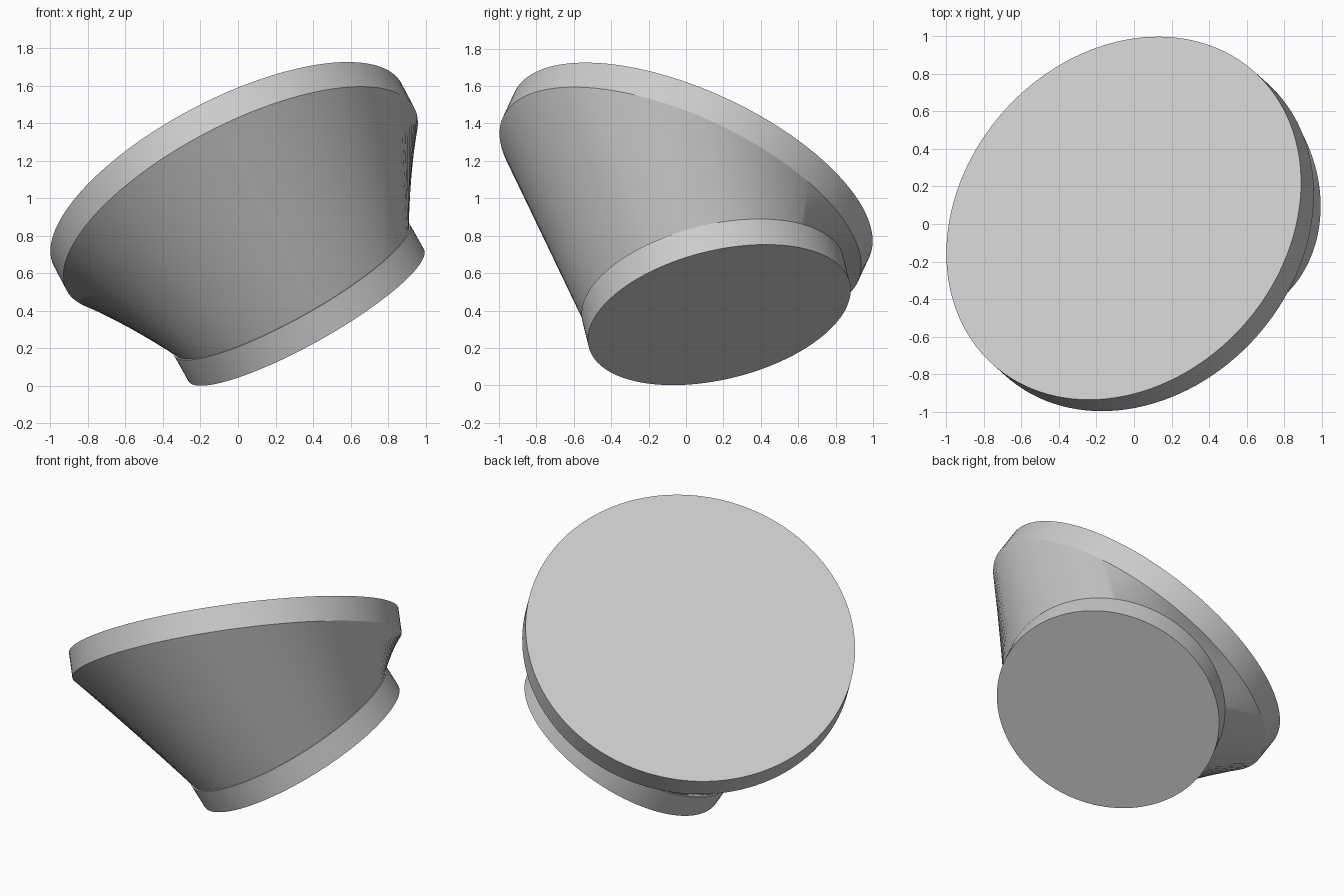
import bpy
import bmesh
from math import cos, sin, tau, radians
from mathutils import Vector

SEGMENTS = 128
THICKNESS = 0.16

cube = bpy.data.objects.get("Cube")
if cube:
    bpy.data.objects.remove(cube, do_unlink=True)

# Single grey finish
grey = bpy.data.materials.new("plain_grey")
grey.use_nodes = True
colour = (0.6, 0.6, 0.6, 1.0)
grey.diffuse_color = colour
grey.node_tree.nodes["Principled BSDF"].inputs["Base Color"].default_value = colour

# Axes of the two tilted plates, and the hinge line they share
upper_axis = Vector((-0.429, 0.381, 0.8185)).normalized()
lower_axis = Vector((-0.478, -0.211, 0.852)).normalized()
hinge = upper_axis.cross(lower_axis).normalized()


def circle(centre, axis, radius):
    """Points around a tilted circle, starting on the hinge direction."""
    side = axis.cross(hinge)
    return [centre + radius * (cos(tau * i / SEGMENTS) * hinge
                               + sin(tau * i / SEGMENTS) * side)
            for i in range(SEGMENTS)]


def loft(name, bottom, top):
    """Closed solid ruled between two matching rings."""
    bm = bmesh.new()
    low = [bm.verts.new(p) for p in bottom]
    high = [bm.verts.new(p) for p in top]
    for i in range(SEGMENTS):
        j = (i + 1) % SEGMENTS
        bm.faces.new((low[i], low[j], high[j], high[i]))
    bm.faces.new(low[::-1])
    bm.faces.new(high)
    bmesh.ops.recalc_face_normals(bm, faces=bm.faces)
    mesh = bpy.data.meshes.new(name)
    bm.to_mesh(mesh)
    bm.free()
    mesh.materials.append(grey)
    obj = bpy.data.objects.new(name, mesh)
    bpy.context.collection.objects.link(obj)
    bpy.ops.object.select_all(action='DESELECT')
    obj.select_set(True)
    bpy.context.view_layer.objects.active = obj
    bpy.ops.object.shade_smooth_by_angle(angle=radians(30))
    return obj


# Upper plate
upper_face = Vector((-0.055, 0.031, 1.125))
upper_seat = upper_face - upper_axis * THICKNESS
loft("upper_plate",
     circle(upper_seat, upper_axis, 1.046),
     circle(upper_face, upper_axis, 1.046))

# Lower plate
lower_face = Vector((0.363, 0.178, 0.377))
lower_seat = lower_face + lower_axis * THICKNESS
loft("lower_plate",
     circle(lower_face, lower_axis, 0.719),
     circle(lower_seat, lower_axis, 0.719))

# Flared body joining the plates, set in slightly at the lower one
loft("flared_body",
     circle(lower_seat, lower_axis, 0.71),
     circle(upper_seat, upper_axis, 1.046))
